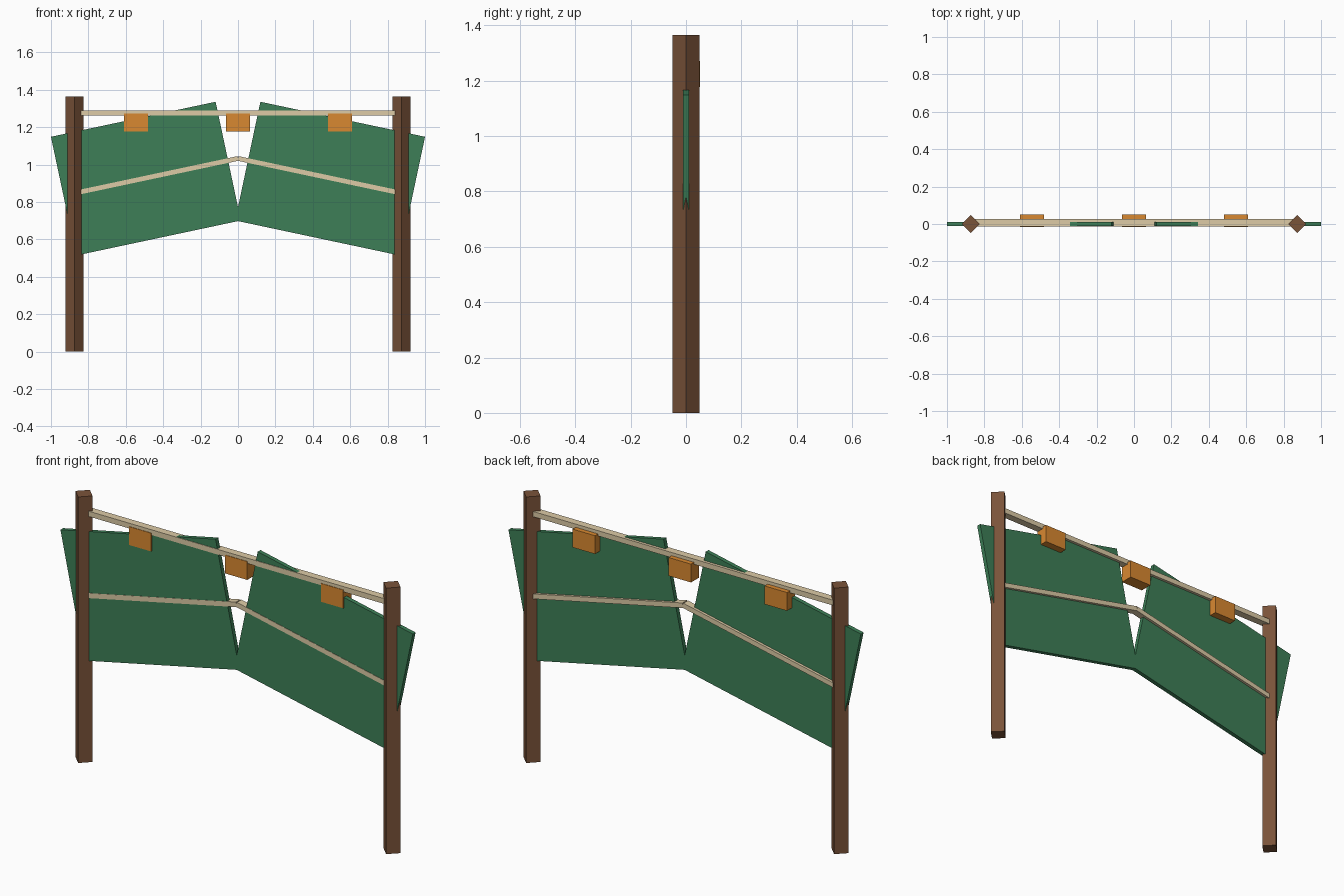
import bpy, math

if "Cube" in bpy.data.objects:
    bpy.data.objects.remove(bpy.data.objects["Cube"])

TILT = math.radians(12)


def material(name, rgb):
    # sRGB 0-255 to linear
    lin = [((c / 255 + 0.055) / 1.055) ** 2.4 for c in rgb]
    m = bpy.data.materials.new(name)
    m.diffuse_color = (*lin, 1)
    m.use_nodes = True
    m.node_tree.nodes["Principled BSDF"].inputs["Base Color"].default_value = m.diffuse_color
    return m


brown = material("dark_wood", (122, 83, 57))
green = material("green_board", (61, 127, 87))
beige = material("pale_wood", (221, 203, 166))
orange = material("orange", (217, 137, 49))


def box(name, centre, size, mat, tilt=0.0, turn=0.0):
    bpy.ops.mesh.primitive_cube_add(size=1, location=centre, rotation=(0, tilt, turn))
    ob = bpy.context.object
    ob.name = name
    ob.scale = size
    bpy.ops.object.transform_apply(location=False, rotation=False, scale=True)
    ob.data.materials.append(mat)
    return ob


POST_SIDE = 0.048 * math.sqrt(2)
RAIL_Y, RAIL_D = 0.006, 0.037

for label, s in (("left", -1), ("right", 1)):
    # square post turned to a diamond
    box(f"{label}_post", (s * 0.874, 0, 0.6825), (POST_SIDE, POST_SIDE, 1.365),
        brown, turn=math.pi / 4)
    # tilted board running through the post
    box(f"{label}_board", (s * 0.4925, 0, 0.925), (0.90, 0.022, 0.649),
        green, tilt=s * TILT)
    # sloping middle rail, just proud of the board
    length = 0.875 / math.cos(TILT)
    box(f"{label}_middle_rail", (s * 0.4375, RAIL_Y, 1.033 - 0.4375 * math.tan(TILT)),
        (length, RAIL_D, 0.025), beige, tilt=s * TILT)

# straight top rail between the posts
box("top_rail", (0, RAIL_Y, 1.275), (1.75, RAIL_D + 0.002, 0.027), beige)

# blocks hung on the top rail
for i, x in enumerate((-0.545, 0, 0.545)):
    box(f"hanging_block_{i + 1}", (x, 0.017, 1.225), (0.127, 0.066, 0.094), orange)
